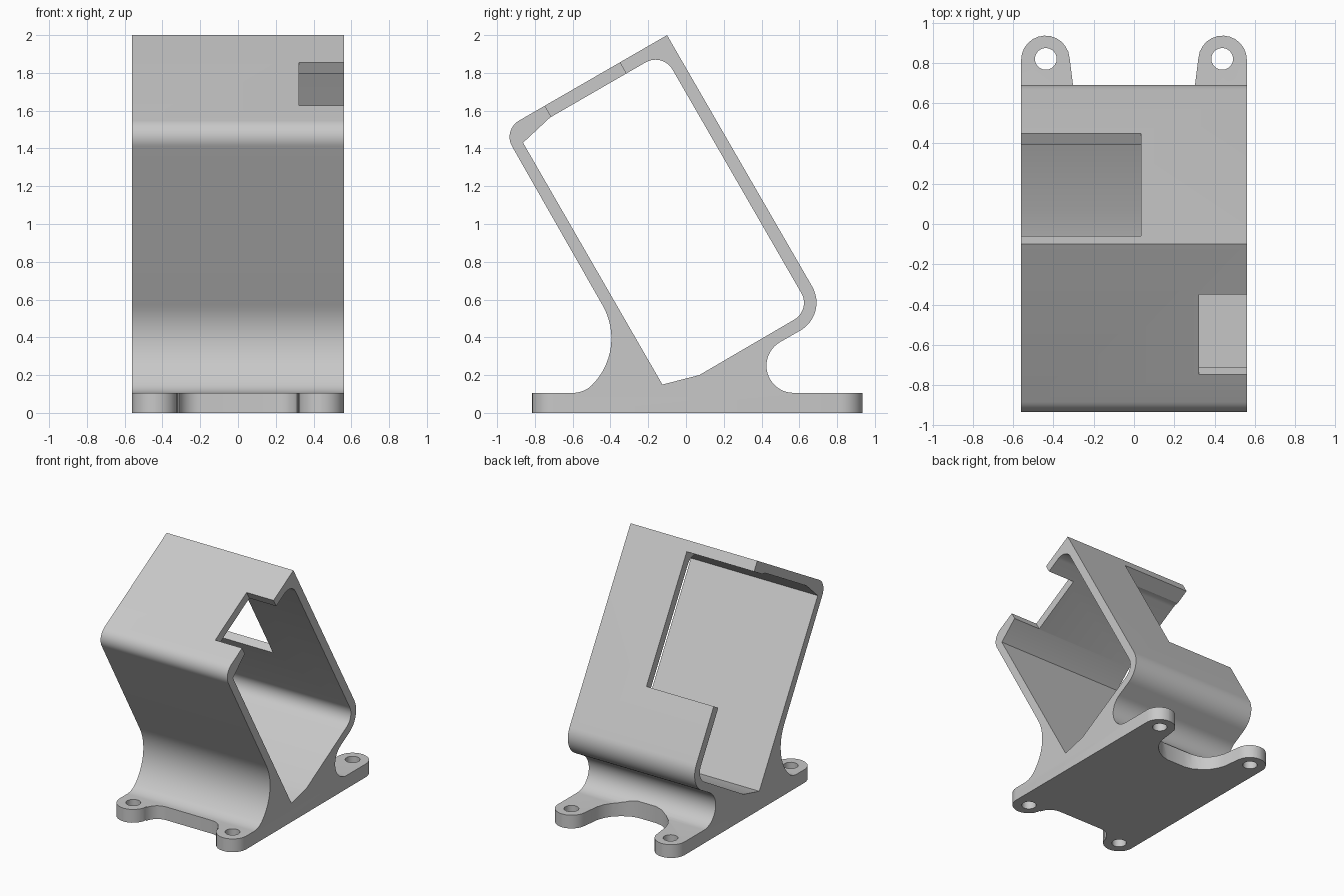
import bpy, bmesh, math

if "Cube" in bpy.data.objects:
    bpy.data.objects.remove(bpy.data.objects["Cube"])

W = 0.56                      # half width of the holder
C30, S30 = math.cos(math.pi / 6), 0.5


def tilt(a, b):
    """Tilted holder axes (a = depth, b = height) to y, z."""
    return (C30 * a - S30 * b, S30 * a + C30 * b)


def arc(cx, cy, r, start, end, n=12):
    return [(cx + r * math.cos(math.radians(start + (end - start) * i / n)),
             cy + r * math.sin(math.radians(start + (end - start) * i / n)))
            for i in range(n + 1)]


def tilted_arc(a, b, r, start, end):
    return [tilt(*p) for p in arc(a, b, r, start, end)]


def extrude(name, loops, depth):
    """Even-odd filled outline loops, extruded symmetrically along local z."""
    cu = bpy.data.curves.new(name, 'CURVE')
    cu.dimensions, cu.fill_mode, cu.extrude = '2D', 'BOTH', depth / 2
    for loop in loops:
        sp = cu.splines.new('POLY')
        sp.points.add(len(loop) - 1)
        for p, (x, y) in zip(sp.points, loop):
            p.co = (x, y, 0, 1)
        sp.use_cyclic_u = True
    tmp = bpy.data.objects.new(name + "_outline", cu)
    bpy.context.collection.objects.link(tmp)
    bpy.context.view_layer.update()
    me = bpy.data.meshes.new_from_object(
        tmp.evaluated_get(bpy.context.evaluated_depsgraph_get()))
    bpy.data.objects.remove(tmp)
    bm = bmesh.new()
    bm.from_mesh(me)
    bmesh.ops.remove_doubles(bm, verts=bm.verts, dist=1e-5)
    bmesh.ops.recalc_face_normals(bm, faces=bm.faces)
    bm.to_mesh(me)
    bm.free()
    ob = bpy.data.objects.new(name, me)
    bpy.context.collection.objects.link(ob)
    return ob


def side_extrude(name, loops, x0, x1):
    """Extrude y, z outlines between two x positions."""
    ob = extrude(name, loops, x1 - x0)
    for v in ob.data.vertices:
        y, z, x = v.co
        v.co = (x + (x0 + x1) / 2, y, z)
    return ob


# Side profile: tilted sleeve flowing into a flat foot
outer = [(-0.815, 0), (0.935, 0), (0.935, 0.106)]
outer += arc(0.57, 0.25, 0.144, 270, 120, 20)
outer += tilted_arc(0.743, 0.245, 0.17, -90, 0)
outer += [tilt(0.913, 1.782)]
outer += tilted_arc(0.008, 1.682, 0.1, 90, 180)
outer += arc(-0.745, 0.395, 0.35, 30, -45, 16)
outer += arc(-0.598, 0.249, 0.143, -45, -90, 8)[1:]
outer += [(-0.815, 0.106)]

inner = [(-0.125, 0.15), (0.07, 0.2)]
inner += tilted_arc(0.743, 0.244, 0.103, -90, 0)
inner += tilted_arc(0.743, 1.61, 0.104, 0, 90)
inner += [tilt(0.158, 1.714), tilt(-0.032, 1.67)]
holder = side_extrude("phone_holder", [outer, inner], -W, W)

# Foot outline: four rounded tabs with scooped gaps between them
half = [(0.62, 0.82)] + arc(0.44, 0.815, 0.1205, 0, 175)
half += [(0.303, 0.69), (0.285, 0.635), (0.25, 0.58), (0.2, 0.535), (0.14, 0.5), (0.08, 0.487)]
front = [(0.0, -0.62)] + arc(0.2, -0.735, 0.115, 90, 10, 8)
front += arc(0.44, -0.695, 0.1205, 180, 360) + [(0.62, -0.7)]
right = half + front          # rear tab inwards, then front gap outwards
footprint = (half + [(-x, y) for x, y in reversed(half)]
             + [(-x, y) for x, y in reversed(front)] + front[1:])
holes = [arc(sx * 0.438, y, 0.054, 0, 345, 23) for sx in (-1, 1) for y in (0.82, -0.695)]
frame = [(-1.2, -1.2), (1.2, -1.2), (1.2, 1.2), (-1.2, 1.2)]
trim = extrude("foot_trim_cutter", [frame, footprint] + holes, 0.29)
for v in trim.data.vertices:
    v.co.z += 0.095


def window(name, a0, a1, b0, b1, x0, x1):
    return side_extrude(name, [[tilt(a0, b0), tilt(a1, b0), tilt(a1, b1), tilt(a0, b1)]], x0, x1)


# Side-opening windows in the top and the back wall
cutters = [trim,
           window("top_window_cutter", 0.166, 0.624, 1.69, 1.9, 0.322, 0.7),
           window("back_window_cutter", 0.78, 1.0, 0.682, 1.70, -0.7, 0.035)]
for c in cutters:
    c.hide_render = True
    c.hide_set(True)
    m = holder.modifiers.new(c.name, 'BOOLEAN')
    m.operation, m.solver, m.object = 'DIFFERENCE', 'EXACT', c

# Bake the cuts
bpy.context.view_layer.update()
baked = bpy.data.meshes.new_from_object(
    holder.evaluated_get(bpy.context.evaluated_depsgraph_get()))
holder.modifiers.clear()
holder.data = baked
for c in cutters:
    bpy.data.objects.remove(c)

# Single grey plastic
grey = bpy.data.materials.new("grey_plastic")
grey.diffuse_color = (0.58, 0.58, 0.58, 1)
grey.use_nodes = True
grey.node_tree.nodes["Principled BSDF"].inputs["Base Color"].default_value = grey.diffuse_color
holder.data.materials.clear()
holder.data.materials.append(grey)

bpy.ops.object.select_all(action='DESELECT')
holder.select_set(True)
bpy.context.view_layer.objects.active = holder
bpy.ops.object.shade_smooth_by_angle(angle=math.radians(30))
